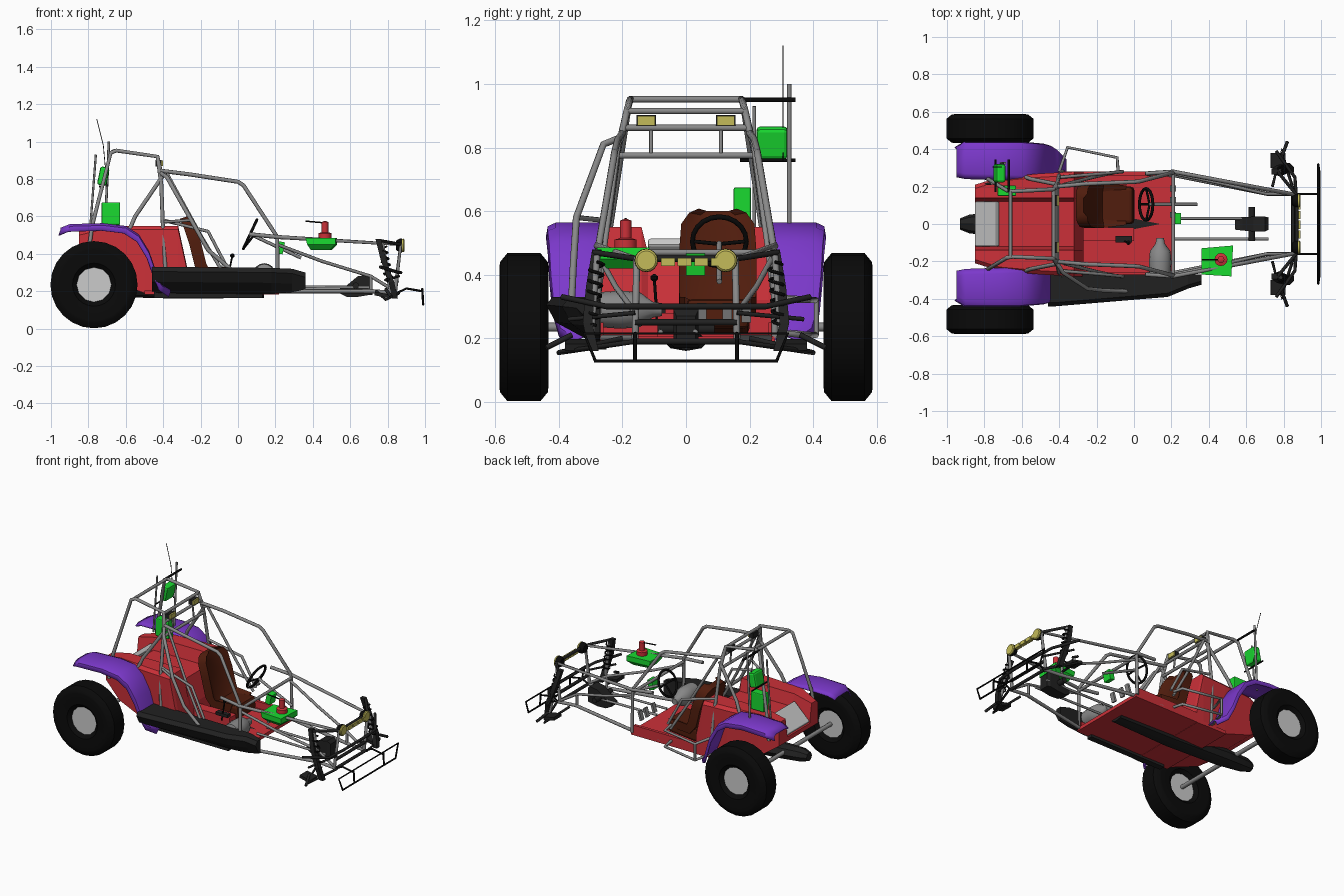
import bpy, bmesh, math
from mathutils import Vector

if "Cube" in bpy.data.objects:
    bpy.data.objects.remove(bpy.data.objects["Cube"])

def mat(name, r, g, b):
    m = bpy.data.materials.new(name)
    m.diffuse_color = (r, g, b, 1)
    m.use_nodes = True
    m.node_tree.nodes["Principled BSDF"].inputs["Base Color"].default_value = m.diffuse_color
    return m

RED, PURPLE = mat("red", .6, .03, .04), mat("purple", .2, .04, .6)
BROWN, BLACK = mat("brown", .08, .012, .004), mat("black", .003, .003, .003)
DARK, GREEN = mat("dark", .015, .015, .015), mat("green", .01, .7, .03)
YELLOW, LIGHT = mat("yellow", .55, .5, .1), mat("light_grey", .65, .65, .65)
STEEL = mat("steel", .25, .25, .25)

def make(name, verts, faces, m=None, smooth=False):
    me = bpy.data.meshes.new(name)
    me.from_pydata([tuple(v) for v in verts], [], faces)
    bm = bmesh.new()
    bm.from_mesh(me)
    bmesh.ops.recalc_face_normals(bm, faces=bm.faces)
    bm.to_mesh(me)
    bm.free()
    o = bpy.data.objects.new(name, me)
    bpy.context.collection.objects.link(o)
    if m:
        me.materials.append(m)
    if smooth:
        bpy.ops.object.select_all(action='DESELECT')
        o.select_set(True)
        bpy.context.view_layer.objects.active = o
        bpy.ops.object.shade_smooth_by_angle(angle=math.radians(35))
    return o

def loft(name, rings, m=None, smooth=False, caps=True, closed=True):
    n = len(rings[0])
    verts = [p for r in rings for p in r]
    faces = [(i*n+j, i*n+(j+1) % n, (i+1)*n+(j+1) % n, (i+1)*n+j)
             for i in range(len(rings)-1) for j in range(n if closed else n-1)]
    if caps:
        faces += [tuple(range(n)), tuple(range((len(rings)-1)*n, len(rings)*n))]
    return make(name, verts, faces, m, smooth)

def box(name, lo, hi, m=None, tilt=0, bevel=0):
    c = [(a+b)/2 for a, b in zip(lo, hi)]
    h = [(b-a)/2 for a, b in zip(lo, hi)]
    ring = lambda z: [(x*h[0], y*h[1], z*h[2]) for x, y in ((-1, -1), (1, -1), (1, 1), (-1, 1))]
    o = loft(name, [ring(-1), ring(1)], m)
    o.location, o.rotation_euler = c, (0, tilt, 0)
    if bevel:
        b = o.modifiers.new("bevel", 'BEVEL')
        b.width, b.segments = bevel, 2
    return o

def lathe(name, prof, center, axis, m=None, n=24, smooth=True):
    rot = Vector(axis).to_track_quat('Z', 'Y')
    c = Vector(center)
    return loft(name, [[c + rot @ Vector((r*math.cos(2*math.pi*k/n), r*math.sin(2*math.pi*k/n), h))
                        for k in range(n)] for r, h in prof], m, smooth)

def tube(name, pts, r=.011, m=STEEL, cyclic=False):
    cu = bpy.data.curves.new(name, 'CURVE')
    cu.dimensions, cu.bevel_depth, cu.bevel_resolution, cu.use_fill_caps = '3D', r, 2, True
    sp = cu.splines.new('POLY')
    sp.points.add(len(pts)-1)
    for p, q in zip(sp.points, pts):
        p.co = (*q, 1)
    sp.use_cyclic_u = cyclic
    cu.materials.append(m)
    o = bpy.data.objects.new(name, cu)
    bpy.context.collection.objects.link(o)
    return o

def pair(name, pts, r=.011, m=STEEL):
    for s, side in ((1, "left"), (-1, "right")):
        tube(f"{name}_{side}", [(x, y*s, z) for x, y, z in pts], r, m)

# rear wheels, axle and fenders
for s, side in ((1, "left"), (-1, "right")):
    lathe(f"tyre_{side}", [(.09, -.045), (.115, -.07), (.19, -.077), (.205, -.075), (.233, -.052), (.233, .052),
          (.205, .075), (.19, .077), (.115, .07), (.09, .045)], (-.77, .51*s, .235), (0, 1, 0), BLACK, 24)
    lathe(f"rim_{side}", [(.093, -.05), (.06, -.045), (.06, .045), (.093, .05)], (-.77, .51*s, .235), (0, 1, 0), LIGHT, 12)
    prof = [(-.95, .535, .25, .41), (-.9, .555, .24, .44), (-.72, .56, .235, .44), (-.6, .545, .23, .44),
            (-.53, .5, .23, .435), (-.475, .41, .24, .43), (-.44, .31, .25, .42), (-.41, .24, .27, .40), (-.36, .205, .28, .35)]
    rings = [[(x, s*a, z-.008), (x, s*(a+.03), z+.004), (x, s*(b-.03), z+.004), (x, s*(b-.005), z-.008), (x-.01, s*b, z-.035)]
             for x, z, a, b in prof]
    f = loft(f"fender_{side}", rings, PURPLE, True, False, False)
    f.modifiers.new("thickness", 'SOLIDIFY').thickness = .008
tube("rear_axle", [(-.77, -.47, .235), (-.77, .47, .235)], .014)

# red engine cover with a lower middle deck, floor and centre tunnel
sec = [(-.85, .21, .36, .52, .39), (-.72, .25, .27, .55, .47), (-.5, .27, .19, .55, .47),
       (-.32, .28, .18, .55, .47), (-.27, .28, .18, .32, .31)]
loft("engine_cover", [[(x, -w, a), (x, w, a), (x, w, b-.02), (x, w-.02, b), (x, .14, b), (x, .12, d),
                       (x, -.12, d), (x, -.14, b), (x, -w+.02, b), (x, -w, b-.02)] for x, w, a, b, d in sec], RED)
box("floor", (-.5, -.28, .182), (.22, .28, .205), RED)
for s in (1, -1):
    box("sill", (-.3, .27*s-.01, .2), (.2, .27*s+.01, .25), RED)
box("console", (-.27, -.09, .2), (.0, -.02, .28), RED)
box("grille", (-.8, -.12, .37), (-.77, .12, .53), LIGHT, .8, .008)
loft("centre_tunnel", [[(x, w*math.cos(k*math.pi/4), z+h*math.sin(k*math.pi/4)) for k in range(8)]
     for x, w, h, z in ((.14, .05, .02, .185), (-.3, .07, .03, .19), (-.7, .07, .05, .22), (-.88, .05, .045, .23), (-.93, .03, .03, .23))],
     DARK, True)

# side pod on the right side
loft("side_pod", [[(x, -.27, t), (x, -o+.02, t), (x, -o, t-.025), (x, -o+.03, t-.08), (x, -.29, b), (x, -.27, b)]
     for x, o, t, b in ((-.46, .44, .33, .2), (-.42, .44, .33, .19), (.18, .39, .325, .185), (.29, .345, .32, .195), (.36, .325, .3, .21))], DARK)
box("pod_keel", (-.45, -.29, .165), (.13, -.25, .2), DARK)

# bucket seat
back = [(-.06, .27, .105), (-.18, .27, .12), (-.23, .33, .122), (-.26, .45, .122), (-.29, .54, .115), (-.305, .575, .09), (-.31, .588, .06)]
rings = []
for i, (x, z, w) in enumerate(back):
    d = Vector((.02, 0, .06)) if i < 2 else Vector((.06, 0, .02))
    c = Vector((x, .1, z))
    rings.append([c+Vector((0, -w, 0)), c+Vector((0, w, 0)), c+Vector((0, w, 0))+d,
                  c+Vector((0, w*.6, 0))+d*.65, c+Vector((0, -w*.6, 0))+d*.65, c+Vector((0, -w, 0))+d])
loft("seat", rings, BROWN, True)
box("seat_cushion", (-.22, 0, .22), (.0, .2, .315), BROWN, -.1, .02)

# steering wheel, levers, tank
n = Vector((.9, 0, -.42)).normalized()
u = Vector((.42, 0, .9)).normalized()
c = Vector((.065, .105, .505))
tube("steering_wheel", [c + .085*(math.cos(a)*u + math.sin(a)*Vector((0, 1, 0)))
     for a in [2*math.pi*k/20 for k in range(20)]], .008, BLACK, True)
for a in (math.pi/2, math.pi*1.5, math.pi):
    tube("wheel_spoke", [c+n*.02, c+.085*(math.cos(a)*u+math.sin(a)*Vector((0, 1, 0)))], .006, BLACK)
tube("steering_column", [c+n*.015, c+n*.3], .009)
tube("gear_lever", [(-.06, -.09, .25), (-.03, -.1, .39)], .005, BLACK)
lathe("gear_knob", [(.003, -.012), (.012, -.005), (.012, .005), (.003, .012)], (-.03, -.1, .39), (0, 0, 1), BLACK, 10)
box("lever_base", (-.1, -.1, .28), (-.01, -.065, .3), DARK)
lathe("tank", [(.02, -.1), (.055, -.09), (.06, -.02), (.055, .04), (.025, .08), (.02, .11)], (.14, -.185, .29), (0, 1, 0), STEEL, 16)
for y in (.05, .13, .19):
    box("pedal", (.2, y-.015, .25), (.215, y+.015, .31), STEEL, .3)

# roll cage
pair("rear_upright", [(-.8, .25, .4), (-.78, .24, .55), (-.68, .18, .94), (-.65, .175, .952), (-.43, .185, .92), (-.415, .2, .85)])
pair("main_pillar", [(-.43, .185, .92), (-.41, .22, .77), (-.4, .265, .5), (-.38, .28, .2)])
pair("cockpit_rail", [(-.42, .2, .845), (-.26, .215, .825), (0, .225, .785), (.03, .228, .765), (.21, .275, .49), (.21, .28, .2)])
pair("rear_brace", [(-.4, .21, .82), (-.55, .24, .6), (-.58, .25, .53)])
pair("diagonal", [(-.38, .21, .83), (-.2, .255, .5), (-.08, .28, .3)], .009)
pair("waist_bar", [(-.4, .25, .58), (-.16, .27, .52), (-.06, .28, .33)], .009)
tube("door_bar", [(-.41, -.21, .83), (-.38, -.26, .81), (-.25, -.345, .58), (-.16, -.355, .42), (-.03, -.36, .31)])
tube("door_link", [(-.4, -.25, .57), (-.25, -.345, .58)], .008)
for z, x, w in ((.952, -.66, .175), (.915, -.43, .185), (.862, -.42, .2), (.775, -.41, .215), (.47, .21, .275)):
    tube("cross_bar", [(x, -w, z), (x, w, z)], .01)
pair("roof_strut", [(-.42, .11, .862), (-.41, .11, .775)], .006)
for z in (.22, .33):
    tube("nerf_bar", [(-.4, .28, z), (-.355, .41, z-.01), (-.09, .355, z-.01), (-.085, .28, z)], .009)
tube("nerf_post", [(-.355, .41, .21), (-.355, .41, .32)], .008)

# front frame
pair("top_rail", [(.06, .27, .505), (.21, .28, .49), (.87, .155, .45), (.84, .16, .2)])
pair("middle_rail", [(.21, .27, .45), (.45, .22, .36), (.71, .16, .28), (.84, .16, .2)], .009)
pair("bottom_rail", [(0, .27, .2), (.22, .26, .2), (.72, .16, .2), (.85, .16, .19)])
pair("front_post", [(.71, .16, .28), (.71, .16, .2)], .009)
for y in (.03, -.08):
    tube("steering_rod", [(.2, y, .225), (.72, y, .22)], .008)
for x, w, z in ((.87, .155, .45), (.85, .16, .25), (.85, .16, .19)):
    tube("front_cross", [(x, -w, z), (x, w, z)], .01, DARK)
loft("steering_box", [[(x, -w, a), (x, w, a), (x, w, b), (x, -w, b)] for x, w, a, b in
     ((.54, .03, .19, .21), (.58, .035, .17, .23), (.64, .04, .17, .28), (.7, .04, .18, .29), (.72, .03, .18, .27))], DARK)
tube("steering_yoke", [(.63, -.09, .23), (.63, .09, .23)], .018, DARK)

# front suspension: arms, coil shocks, uprights
for s in (1, -1):
    tube("lower_arm", [(.74, .2*s, .2), (.79, .4*s, .155), (.86, .16*s, .19)], .008, DARK)
    tube("upper_arm", [(.79, .37*s, .26), (.86, .16*s, .28)], .007, DARK)
    tube("shock", [(.77, .28*s, .46), (.82, .3*s, .18)], .011, STEEL)
    tube("coil", [(.772+.04*t/48 + .022*math.cos(t*.8), .28*s+.016*s*t/48+.022*math.sin(t*.8), .44-.2*t/48)
                  for t in range(49)], .005, BLACK)
    loft("front_upright", [[(x-.015, s*(y-.015), z), (x+.015, s*(y-.015), z), (x+.015, s*(y+.015), z), (x-.015, s*(y+.015), z)]
         for x, y, z in ((.84, .29, .16), (.82, .31, .25), (.78, .3, .36), (.75, .28, .48))], DARK)
    box("hub_arm", (.73, .34*s-.04, .17), (.81, .34*s+.04, .19), DARK, .2)
    tube("stub_axle", [(.79, .36*s, .21), (.82, .44*s, .17)], .009, DARK)
    tube("shock_mount", [(.76, .29*s, .47), (.87, .155*s, .45)], .009, DARK)
    tube("ladder_side", [(.76, .39*s, .33), (.86, .25*s, .3), (.87, .12*s, .3), (.87, 0, .3)], .009, DARK)
    tube("bumper_strut", [(.85, .16*s, .19), (.9, .16*s, .215), (.985, .16*s, .2)], .006, BLACK)
    tube("bumper_post", [(.985, .16*s, .215), (.99, .16*s, .13)], .006, BLACK)
    # round headlights and roof lamps with dark housings
    lathe("headlight", [(.034, .0), (.036, .015), (.03, .02)], (.87, .125*s, .445), (1, 0, 0), YELLOW, 16)
    lathe("headlight_housing", [(.025, -.025), (.037, -.005), (.037, .008)], (.87, .125*s, .445), (1, 0, 0), BLACK, 16)
    box("roof_lamp", (-.41, .125*s-.028, .87), (-.4, .125*s+.028, .9), YELLOW)
    box("roof_lamp_housing", (-.44, .125*s-.03, .868), (-.41, .125*s+.03, .902), DARK)
tube("bumper", [(.985, -.32, .215), (.99, -.285, .128), (.99, .285, .128), (.985, .32, .215)], .006, BLACK, True)
for k in range(4):
    y = -.056+.052*k
    box("light_bar_lamp", (.865, y-.022, .428), (.89, y+.022, .452), YELLOW)

# green equipment
loft("front_tray", [[(x0, -.27+d, z), (x1, -.28+d, z), (x1+.01, -.115-d, z), (x0, -.13-d, z)]
     for x0, x1, d, z in ((.39, .49, .03, .42), (.37, .52, 0, .45), (.36, .52, 0, .485))], GREEN)
lathe("tray_mount", [(.035, 0), (.035, .025), (.018, .03), (.018, .085), (.006, .09)], (.465, -.19, .485), (0, 0, 1), RED, 12)
tube("tray_handle", [(.36, -.19, .575), (.47, -.19, .565)], .004, BLACK)
box("dash_box", (.21, .0, .4), (.245, .06, .465), GREEN, .2)
box("rear_case", (-.73, .15, .555), (-.63, .205, .675), GREEN, 0, .006)
box("upper_can", (-.745, .222, .765), (-.695, .32, .865), GREEN, .2, .012)
tube("can_rack", [(-.74, .17, .76), (-.74, .345, .76)], .005, BLACK)
tube("roof_arm", [(-.67, .17, .95), (-.67, .345, .95)], .007, BLACK)
tube("mast_inner", [(-.79, .215, .54), (-.76, .215, .93)], .006)
tube("mast_outer", [(-.71, .325, .55), (-.69, .325, 1.0)], .007)
tube("antenna", [(-.7, .305, .76), (-.72, .305, .98), (-.755, .305, 1.12)], .002, BLACK)
